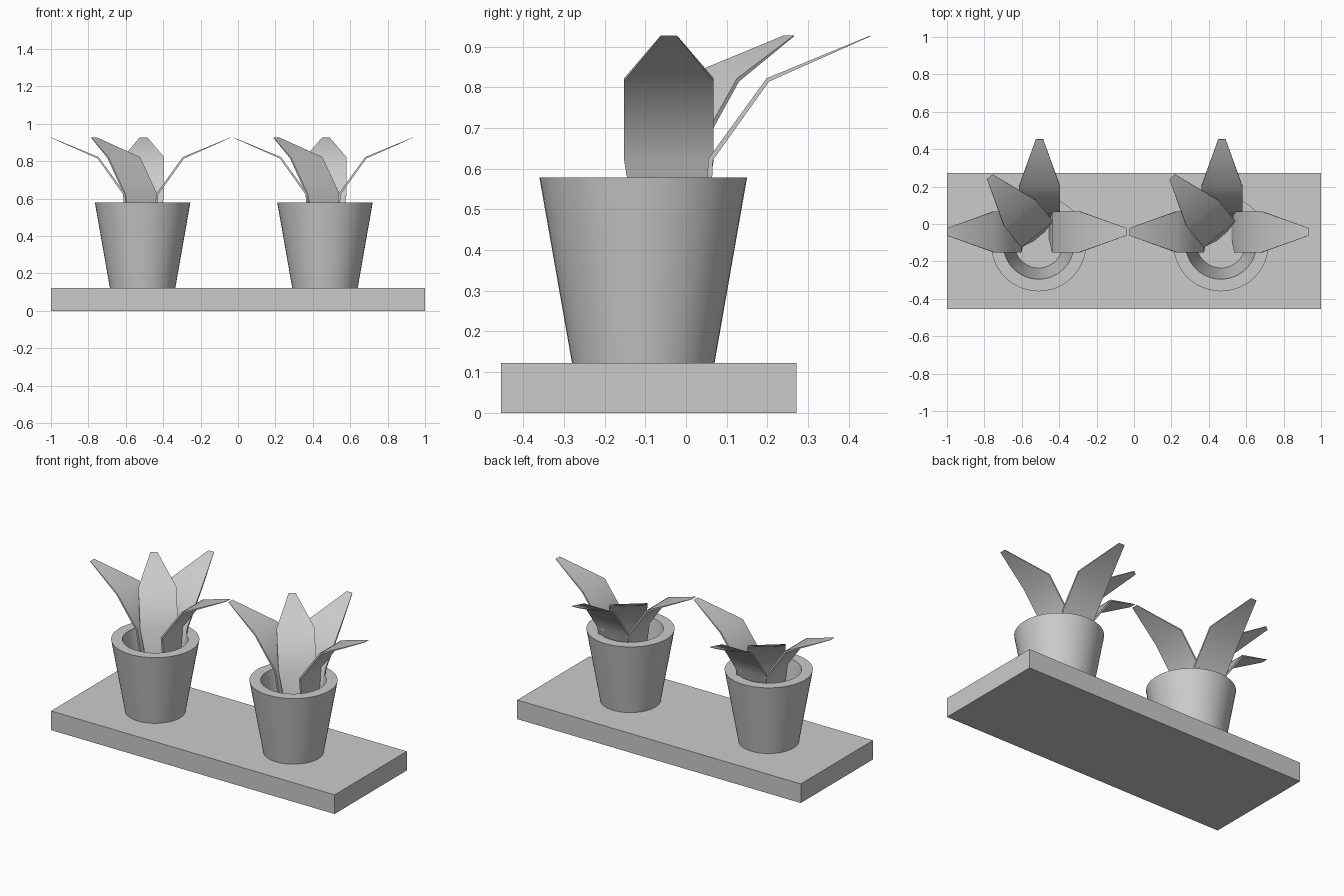
import bpy, bmesh, math
from mathutils import Vector

if "Cube" in bpy.data.objects:
    bpy.data.objects.remove(bpy.data.objects["Cube"])


def finish(name, bm, smooth_angle=None):
    bmesh.ops.recalc_face_normals(bm, faces=bm.faces[:])
    mesh = bpy.data.meshes.new(name)
    bm.to_mesh(mesh)
    bm.free()
    obj = bpy.data.objects.new(name, mesh)
    bpy.context.collection.objects.link(obj)
    if smooth_angle:
        bpy.ops.object.select_all(action='DESELECT')
        obj.select_set(True)
        bpy.context.view_layer.objects.active = obj
        bpy.ops.object.shade_smooth_by_angle(angle=math.radians(smooth_angle))
    return obj


def make_shelf():
    bm = bmesh.new()
    bmesh.ops.create_cube(bm, size=1)
    bmesh.ops.scale(bm, vec=(2.0, 0.727, 0.122), verts=bm.verts)
    bmesh.ops.translate(bm, vec=(0, -0.0915, 0.061), verts=bm.verts)
    finish("shelf", bm)


def make_pot(x, name, sides=48):
    # Closed profile: outer wall, flat rim, inner wall, inner floor
    profile = [(0.175, 0.122), (0.255, 0.578), (0.19, 0.578), (0.13, 0.2)]
    bm = bmesh.new()
    rings = []
    for r, z in profile:
        ring = []
        for i in range(sides):
            a = 2 * math.pi * i / sides
            ring.append(bm.verts.new((x + r * math.cos(a), -0.105 + r * math.sin(a), z)))
        rings.append(ring)
    for lo, hi in zip(rings, rings[1:]):
        for i in range(sides):
            j = (i + 1) % sides
            bm.faces.new((lo[i], lo[j], hi[j], hi[i]))
    bm.faces.new(rings[0])
    bm.faces.new(rings[-1])
    finish(name, bm, 30)


def make_leaf(origin, degrees, name):
    # Spine stations: reach, height, half width, thickness
    spine = [(0.072, 0.2, 0.04, 0.012), (0.087, 0.622, 0.11, 0.012),
             (0.228, 0.818, 0.11, 0.010), (0.48, 0.926, 0.02, 0.002)]
    a = math.radians(degrees)
    out = Vector((math.cos(a), math.sin(a), 0))
    side = Vector((-math.sin(a), math.cos(a), 0))
    up = Vector((0, 0, 1))
    base = Vector((origin[0], origin[1], 0))
    bm = bmesh.new()
    rows = []
    for k, (r, z, w, t) in enumerate(spine):
        p, q = spine[max(k - 1, 0)], spine[min(k + 1, 3)]
        run, rise = q[0] - p[0], q[1] - p[1]
        normal = (out * rise - up * run).normalized() * (t / 2)
        c = base + out * r + up * z
        rows.append([bm.verts.new(c + side * s * w + normal * n)
                     for s, n in ((-1, -1), (1, -1), (1, 1), (-1, 1))])
    for lo, hi in zip(rows, rows[1:]):
        for i in range(4):
            j = (i + 1) % 4
            bm.faces.new((lo[i], lo[j], hi[j], hi[i]))
    bm.faces.new(rows[0])
    bm.faces.new(rows[-1])
    finish(name, bm, 50)


make_shelf()

# Two identical potted plants: leaf origin relative to the left pot, and heading
leaves = {"right_leaf": ((-0.52, -0.042), 0), "left_leaf": ((-0.52, -0.042), 180),
          "back_leaf": ((-0.505, -0.027), 90), "diagonal_leaf": ((-0.465, -0.118), 129.5)}
for shift, label in ((0, "left"), (0.975, "right")):
    make_pot(-0.51 + shift, label + "_pot")
    for part, ((x, y), heading) in leaves.items():
        make_leaf((x + shift, y), heading, label + "_plant_" + part)
